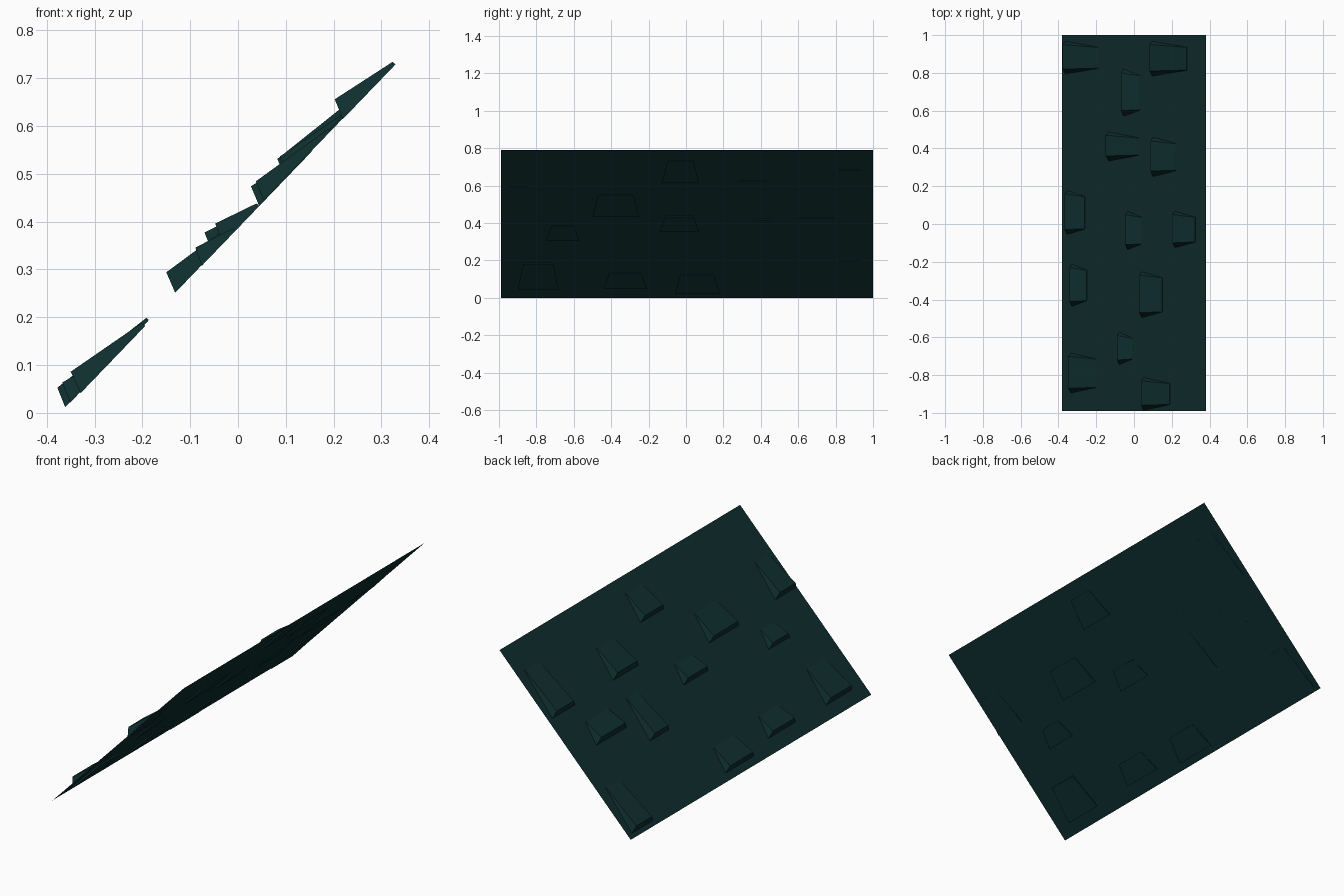
import bpy
import bmesh
from mathutils import Vector

if "Cube" in bpy.data.objects:
    bpy.data.objects.remove(bpy.data.objects["Cube"])

# One dark teal for the whole roof panel
teal = bpy.data.materials.new("dark teal")
teal.diffuse_color = (0.0045, 0.026, 0.027, 1.0)
teal.use_nodes = True
teal.node_tree.nodes["Principled BSDF"].inputs["Base Color"].default_value = teal.diffuse_color

HALF_X, HEIGHT = 0.38, 0.79
UP = Vector((2 * HALF_X, 0, HEIGHT)).normalized()      # up the slope
OUT = Vector((-UP.z, 0, UP.x))                         # away from the roof


def on_roof(x, y, out=0.0, up=0.0):
    """Point on the sloped plane at x, y, shifted outward and upslope."""
    z = (x + HALF_X) / (2 * HALF_X) * HEIGHT
    return Vector((x, y, z)) + OUT * out + UP * up


def make(name, points, faces):
    bm = bmesh.new()
    vs = [bm.verts.new(p) for p in points]
    for f in faces:
        bm.faces.new([vs[i] for i in f])
    if len(faces) > 1:
        bmesh.ops.recalc_face_normals(bm, faces=bm.faces)
    me = bpy.data.meshes.new(name)
    bm.to_mesh(me)
    bm.free()
    me.materials.append(teal)
    ob = bpy.data.objects.new(name, me)
    bpy.context.collection.objects.link(ob)
    return ob


# Thin sloping roof sheet
make("roof_sheet",
     [on_roof(-HALF_X, -0.99), on_roof(-HALF_X, 1), on_roof(HALF_X, 1), on_roof(HALF_X, -0.99)],
     [(3, 2, 1, 0)])


# Raised shingle: lifted lower end, tapering almost flush at the upper end
def shingle(name, x0, x1, y0, y1, lift, sunk):
    t = 0.03
    points = [
        on_roof(x0, y0, -sunk), on_roof(x0, y1, -sunk),
        on_roof(x1, y1 - t, -sunk), on_roof(x1, y0 + t, -sunk),
        on_roof(x0, y0 + 0.03, lift, 0.018), on_roof(x0, y1 - 0.02, lift, 0.018),
        on_roof(x1, y1 - t - 0.005, 0.002), on_roof(x1, y0 + t + 0.005, 0.002),
    ]
    make(name, points, [(0, 1, 2, 3), (4, 5, 6, 7), (0, 1, 5, 4),
                        (1, 2, 6, 5), (2, 3, 7, 6), (3, 0, 4, 7)])


# x from, x to, y from, y to, lift, depth below the sheet
shingles = [
    (-0.365, -0.19, 0.79, 0.97, 0.035, 0.005),
    (0.095, 0.28, 0.78, 0.97, 0.035, 0.005),
    (-0.055, 0.03, 0.57, 0.82, 0.038, 0.001),
    (-0.135, 0.025, 0.33, 0.49, 0.038, 0.005),
    (0.10, 0.22, 0.25, 0.46, 0.035, 0.001),
    (-0.355, -0.26, -0.06, 0.18, 0.035, 0.006),
    (-0.035, 0.04, -0.14, 0.07, 0.035, 0.006),
    (0.215, 0.325, -0.13, 0.07, 0.035, 0.006),
    (-0.33, -0.25, -0.44, -0.21, 0.035, 0.006),
    (0.04, 0.15, -0.50, -0.25, 0.035, 0.006),
    (-0.08, -0.01, -0.75, -0.57, 0.03, 0.006),
    (-0.335, -0.20, -0.90, -0.68, 0.038, 0.008),
    (0.05, 0.19, -0.99, -0.81, 0.035, 0.005),
]
for i, s in enumerate(shingles):
    shingle(f"shingle_{i + 1}", *s)
